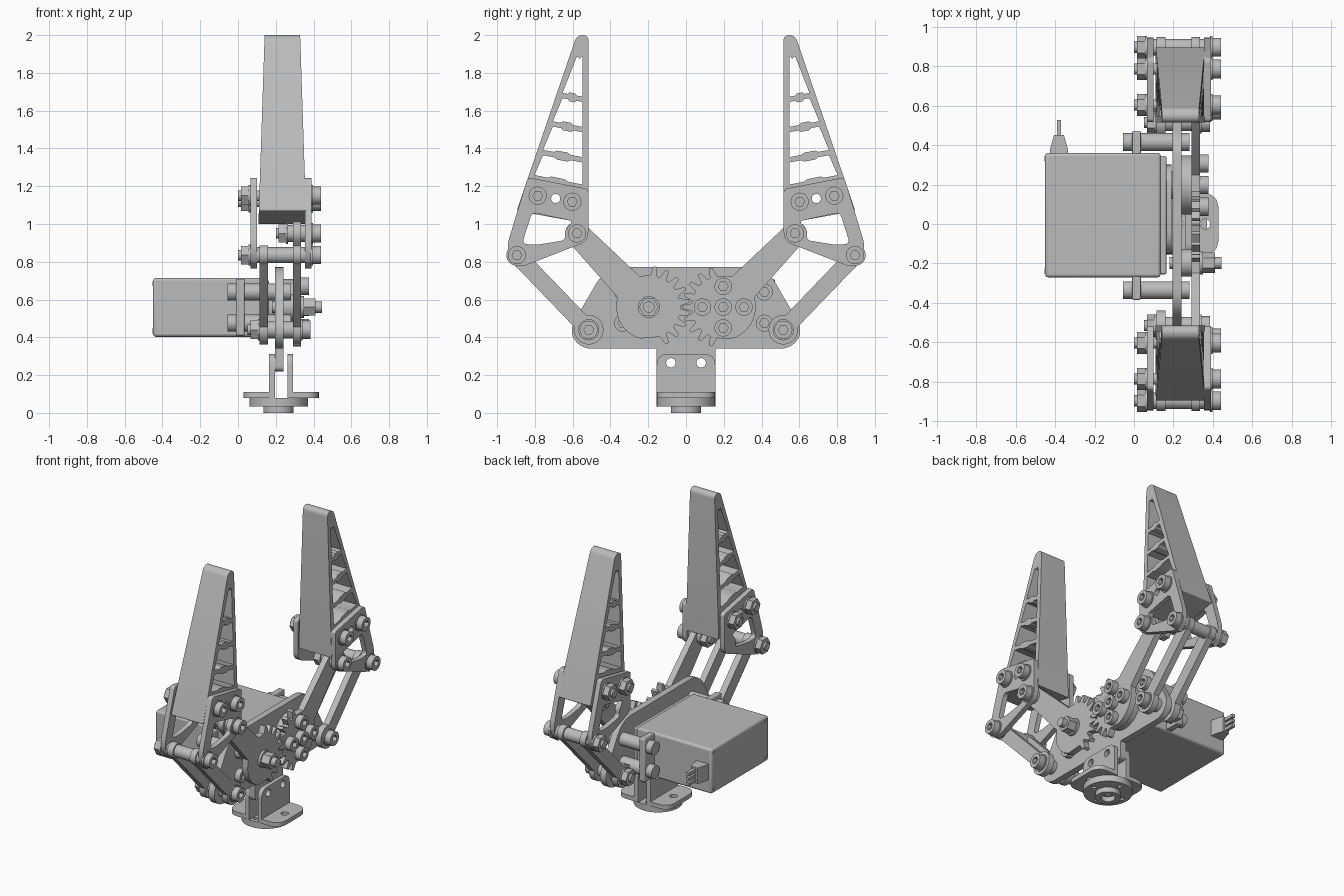
import bpy, bmesh
from math import sin, cos, pi, radians, atan2
from mathutils import Vector

if "Cube" in bpy.data.objects:
    bpy.data.objects.remove(bpy.data.objects["Cube"], do_unlink=True)

GREY = (0.5, 0.5, 0.5, 1)
grey = bpy.data.materials.new("plain_grey")
grey.use_nodes = True
grey.diffuse_color = GREY
grey.node_tree.nodes["Principled BSDF"].inputs["Base Color"].default_value = GREY


# ---- outline helpers ----
def arc(u, v, r, a0, a1, n=12):
    angles = [radians(a0 + (a1 - a0) * i / n) for i in range(n + 1)]
    return [(u + r * cos(a), v + r * sin(a)) for a in angles]


def circle(u, v, r, n=28):
    return arc(u, v, r, 0, 360 - 360 / n, n - 1)


def capsule(p, q, r):
    a = atan2(q[1] - p[1], q[0] - p[0]) * 180 / pi
    return arc(*q, r, a - 90, a + 90) + arc(*p, r, a + 90, a + 270)


def rounded(corners, n=6):
    """Polygon whose corners (u, v, cut) are eased by the cut length."""
    out = []
    for i, (u, v, cut) in enumerate(corners):
        p = Vector((u, v))
        before = Vector(corners[i - 1][:2]) - p
        after = Vector(corners[(i + 1) % len(corners)][:2]) - p
        if cut == 0:
            out.append((u, v))
            continue
        a, b = p + before.normalized() * cut, p + after.normalized() * cut
        for k in range(n + 1):
            t = k / n
            out.append(tuple(a * (1 - t) ** 2 + p * 2 * t * (1 - t) + b * t * t))
    return out


def plate(name, loops, lo, hi, axis="X", side=1):
    """Extrude an outline with holes; X plates lie in the y-z plane."""
    bm = bmesh.new()
    edges = []
    for loop in loops:
        vs = [bm.verts.new((u * side, v, lo)) for u, v in loop]
        edges += [bm.edges.new((vs[i - 1], vs[i])) for i in range(len(vs))]
    bmesh.ops.triangle_fill(bm, use_beauty=True, edges=edges, normal=(0, 0, 1))
    ext = bmesh.ops.extrude_face_region(bm, geom=bm.faces[:])
    for v in ext["geom"]:
        if isinstance(v, bmesh.types.BMVert):
            v.co.z = hi
    if axis == "X":
        for v in bm.verts:
            v.co = Vector((v.co.z, v.co.x, v.co.y))
    bmesh.ops.recalc_face_normals(bm, faces=bm.faces[:])
    me = bpy.data.meshes.new(name)
    bm.to_mesh(me)
    bm.free()
    me.materials.append(grey)
    for p in me.polygons:
        p.use_smooth = True
    me.set_sharp_from_angle(angle=radians(32))
    ob = bpy.data.objects.new(name, me)
    bpy.context.collection.objects.link(ob)
    return ob


def disc(name, y, z, r, lo, hi, n=28):
    return plate(name, [circle(y, z, r, n)], lo, hi)


def cap_head(name, y, z, lo, hi, r=0.048):
    """Socket head: a ring with a hexagonal recess and a floor."""
    plate(name + "_rim", [circle(y, z, r), circle(y, z, 0.026, 6)], lo, hi)
    disc(name + "_floor", y, z, 0.03, lo, lo + (hi - lo) * 0.4)


def bolt(name, y, z, lo, hi):
    """Socket bolt along x with its nut at the low end."""
    disc(name + "_shaft", y, z, 0.028, lo, hi - 0.03)
    disc(name + "_nut", y, z, 0.056, lo + 0.015, lo + 0.055, 6)
    disc(name + "_nut_washer", y, z, 0.056, lo + 0.055, lo + 0.066)
    cap_head(name + "_head", y, z, hi - 0.045, hi)
    disc(name + "_head_washer", y, z, 0.056, hi - 0.055, hi - 0.043)


def box(name, lo, hi, bevel=0.0):
    ob = plate(name, [[(lo[0], lo[1]), (hi[0], lo[1]), (hi[0], hi[1]), (lo[0], hi[1])]], lo[2], hi[2], "Z")
    if bevel:
        m = ob.modifiers.new("bevel", "BEVEL")
        m.width, m.segments = bevel, 3
    return ob


GEAR_Y, GEAR_Z = 0.197, 0.56
LOW, ELBOW, TIP = (0.515, 0.44), (0.895, 0.835), (0.577, 0.95)
TAB_HOLES = [circle(s * 0.08, 0.265, 0.025) for s in (1, -1)]

# ---- base: flange discs, angle brackets, main plate ----
HUB_X = 0.215
small_holes = [circle(HUB_X + 0.115 * cos(a), 0.115 * sin(a), 0.014, 12) for a in (0, pi / 2, pi, pi * 1.5)]
plate("base_disc", [circle(HUB_X, 0, 0.155, 48), circle(HUB_X, 0, 0.03)] + small_holes, 0.035, 0.08, "Z")
plate("base_boss", [circle(HUB_X, 0, 0.08, 40), circle(HUB_X, 0, 0.045)], 0, 0.036, "Z")

for s, tag in ((1, "left"), (-1, "right")):
    inner, outer = 0.228 + s * 0.033, 0.228 + s * 0.2
    foot = rounded([(inner, -0.155, 0), (outer, -0.155, 0.08), (outer, 0.155, 0.08), (inner, 0.155, 0)])
    plate("bracket_foot_" + tag, [foot, circle(inner + s * 0.1, 0, 0.025)], 0.08, 0.11, "Z")
    leg = rounded([(-0.155, 0.085, 0), (0.155, 0.085, 0), (0.155, 0.312, 0.06), (-0.155, 0.312, 0.06)])
    plate("bracket_leg_" + tag, [leg] + TAB_HOLES, *sorted((inner, inner + s * 0.03)))

half = [(0.155, 0.22, 0.03), (0.155, 0.34, 0), (0.575, 0.34, 0.08), (0.615, 0.445, 0.05), (0.425, 0.772, 0.1)]
plate("main_plate", [rounded(half + [(-u, v, c) for u, v, c in reversed(half)])] + TAB_HOLES, 0.195, 0.24)

# ---- servo ----
box("servo_case", (-0.45, -0.27, 0.403), (0.135, 0.36, 0.715), 0.015)
box("servo_lid", (0.13, -0.255, 0.415), (0.165, 0.345, 0.703), 0.01)
plate("servo_gear_cover", [capsule((-0.04, GEAR_Z), (0.19, GEAR_Z), 0.112)], 0.16, 0.19)
for y in (-0.24, 0.33):
    for z in (0.435, 0.685):
        disc("case_screw", y, z, 0.014, -0.453, -0.445, 12)
for y, y0, y1 in ((0.415, 0.35, 0.47), (-0.335, -0.385, -0.26)):
    box("servo_ear", (-0.01, y0, 0.41), (0.035, y1, 0.71), 0.008)
    for z in (0.475, 0.64):
        disc("standoff", y, z, 0.045, 0.035, 0.196)
        cap_head("ear_screw", y, z, -0.055, -0.009, 0.045)
        cap_head("plate_screw", y, z, 0.24, 0.28, 0.045)
plate("cable_plug", [[(-0.425, 0.355), (-0.335, 0.355), (-0.335, 0.38), (-0.355, 0.45), (-0.405, 0.45),
                      (-0.425, 0.38)]], 0.5, 0.61, "Z")
for z in (0.52, 0.555, 0.59):
    box("cable_wire", (-0.391, 0.44, z - 0.011), (-0.369, 0.526, z + 0.011))

# ---- gears with arms ----
TEETH, ROOT, CREST = 20, 0.168, 0.217


def gear_arm(name, side, phase):
    """Toothed sector facing the centre, arm leading up and out."""
    pts = []
    step = 360 / TEETH
    for k in range(-4, 5):
        a = 180 - (k + phase) * step
        for off, r in ((0.36, ROOT), (0.14, CREST), (-0.14, CREST), (-0.36, ROOT)):
            t = radians(a + off * step)
            pts.append((GEAR_Y + r * cos(t), GEAR_Z + r * sin(t)))
    # the teeth run from below to above; close round the arm and the back
    shoulder = [(GEAR_Y + 0.05, 0.725)]
    end = arc(*TIP, 0.063, 135, -45)
    back = [(GEAR_Y + 0.168, 0.615)] + arc(GEAR_Y, GEAR_Z, 0.172, 0, -75)
    loops = [pts + shoulder + end + back, circle(*TIP, 0.028)]
    plate(name, loops, 0.29, 0.333, side=side)


gear_arm("driven_gear_arm", 1, 0)
gear_arm("idle_gear_arm", -1, 0.5)

# horn and its screws on the driven gear, axle on the idle gear
disc("servo_horn", GEAR_Y, GEAR_Z, 0.15, 0.24, 0.291, 40)
disc("servo_shaft", GEAR_Y, GEAR_Z, 0.07, 0.18, 0.25)
for dy, dz in ((0, 0), (0.11, 0), (-0.11, 0), (0, 0.11), (0, -0.11)):
    cap_head("horn_screw", GEAR_Y + dy, GEAR_Z + dz, 0.332, 0.376, 0.046)
disc("idle_spacer", -GEAR_Y, GEAR_Z, 0.07, 0.24, 0.291)
disc("idle_washer", -GEAR_Y, GEAR_Z, 0.058, 0.332, 0.35)
disc("idle_nut", -GEAR_Y, GEAR_Z, 0.052, 0.35, 0.41, 6)
disc("idle_axle", -GEAR_Y, GEAR_Z, 0.03, 0.18, 0.444)


# ---- finger outlines ----
def slope(z):
    return 0.845 - 0.342 * (z - 1.22)


RIBS = [(1.195, 1.245), (1.34, 1.378), (1.5, 1.53), (1.66, 1.68), (1.9, 1.9)]


def cell(low, high):
    """Window between two ribs; each rib thickens at mid span."""
    def rib_edge(rib, gap):
        a, b = (0.547, rib[0] + gap), (slope(rib[1]) - 0.034, rib[1] + gap)
        edge = []
        for t, extra in ((0, 0), (0.3, 0), (0.38, 0.35), (0.65, 0.35), (0.73, 0), (1, 0)):
            edge.append((a[0] + (b[0] - a[0]) * t, a[1] + (b[1] - a[1]) * t + gap * extra * 2))
        return edge
    return rib_edge(low, 0.014) + rib_edge(high, -0.014)[::-1]


body = rounded([(0.515, 1.0, 0), (slope(1.07), 1.07, 0.01), (slope(2.0), 2.0, 0.035), (0.515, 2.0, 0.035)])
cells = [cell(a, b) for a, b in zip(RIBS, RIBS[1:])]
cheek = rounded([(0.517, 1.185, 0.02), (0.838, 1.247, 0.025), (0.965, 0.83, 0.1),
                 (0.89, 0.765, 0.05), (0.517, 0.91, 0.05)])
opening = rounded([(0.6, 1.015, 0.02), (0.815, 1.062, 0.03), (0.868, 0.895, 0.03),
                   (0.79, 0.89, 0.03), (0.635, 0.915, 0.03), (0.645, 0.96, 0.02)])

# ---- fingers and links, mirrored front to back ----
for s, tag in ((1, "back"), (-1, "front")):
    finger = plate("finger_" + tag, [body, circle(0.69, 1.135, 0.024)] + cells, 0, 1, side=s)
    for v in finger.data.vertices:
        width = 0.127 - 0.033 * (v.co.z - 1.0)
        v.co.x = 0.235 + (v.co.x * 2 - 1) * width
    for lo, hi in ((0.065, 0.1), (0.355, 0.39)):
        plate("cheek_" + tag, [cheek, opening, circle(0.69, 1.135, 0.024)], lo, hi, side=s)
    for lo, hi in ((0.115, 0.16), (0.29, 0.333)):
        plate("link_" + tag, [capsule(LOW, ELBOW, 0.045)], lo, hi, side=s)
        disc("link_eye_" + tag, s * LOW[0], LOW[1], 0.078, lo, hi)
        disc("link_tip_" + tag, s * ELBOW[0], ELBOW[1], 0.052, lo, hi)

    bolt("finger_inner_bolt", s * 0.602, 1.118, 0, 0.44)
    bolt("finger_outer_bolt", s * 0.785, 1.15, 0, 0.44)
    bolt("elbow_bolt", s * ELBOW[0], ELBOW[1], 0, 0.44)
    disc("elbow_spacer", s * ELBOW[0], ELBOW[1], 0.042, 0.1, 0.356)
    bolt("arm_bolt", s * TIP[0], TIP[1], 0.2, 0.44)
    disc("arm_spacer", s * TIP[0], TIP[1], 0.045, 0.255, 0.356)
    bolt("link_bolt", s * LOW[0], LOW[1], 0.05, 0.385)
    disc("link_spacer", s * LOW[0], LOW[1], 0.045, 0.1, 0.3)
